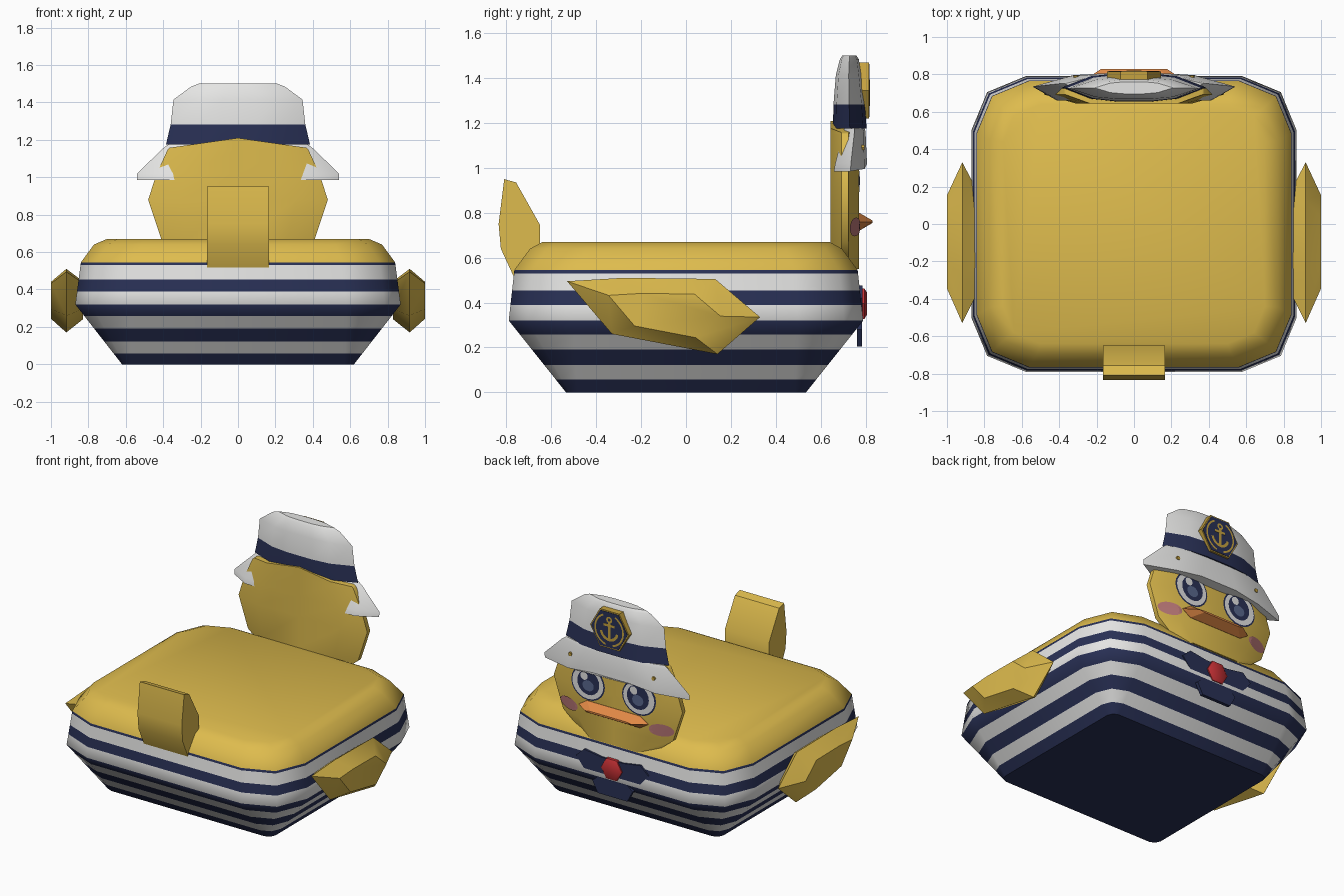
import bpy, bmesh, math
from math import cos, sin, pi

if "Cube" in bpy.data.objects:
    bpy.data.objects.remove(bpy.data.objects["Cube"])


def material(name, rgb):
    m = bpy.data.materials.new(name)
    m.diffuse_color = (*rgb, 1)
    m.use_nodes = True
    m.node_tree.nodes["Principled BSDF"].inputs["Base Color"].default_value = m.diffuse_color
    return m


YELLOW = material("yellow", (.73, .50, .075))
NAVY = material("navy", (.022, .030, .092))
WHITE = material("white", (.78, .78, .77))
ORANGE = material("orange", (.75, .25, .06))
RED = material("red", (.56, .03, .035))
PINK = material("pink", (.50, .19, .19))
GOLD = material("gold", (.56, .36, .05))
SLATE = material("slate blue", (.10, .14, .27))


def make(name, verts, faces, mats, rule=None, angle=0, solid=True):
    me = bpy.data.meshes.new(name)
    me.from_pydata(verts, [], faces)
    for m in mats:
        me.materials.append(m)
    if solid:
        bm = bmesh.new()
        bm.from_mesh(me)
        bmesh.ops.recalc_face_normals(bm, faces=bm.faces)
        bm.to_mesh(me)
        bm.free()
    if rule:
        for p in me.polygons:
            p.material_index = rule(p.center, p.normal)
    ob = bpy.data.objects.new(name, me)
    bpy.context.collection.objects.link(ob)
    if angle:
        bpy.ops.object.select_all(action='DESELECT')
        ob.select_set(True)
        bpy.context.view_layer.objects.active = ob
        bpy.ops.object.shade_smooth_by_angle(angle=math.radians(angle))
    return ob


def loft(name, rings, mats, rule=None, angle=0):
    """Closed solid through rings of equal length."""
    n = len(rings[0])
    verts = [v for r in rings for v in r]
    faces = [(i * n + j, i * n + (j + 1) % n, (i + 1) * n + (j + 1) % n, (i + 1) * n + j)
             for i in range(len(rings) - 1) for j in range(n)]
    faces += [tuple(range(n)), tuple(range(len(verts) - n, len(verts)))]
    return make(name, verts, faces, mats, rule, angle)


def plate(name, pts, y0, y1, mat):
    """Outline in x, z extruded along y."""
    return loft(name, [[(x, y, z) for x, z in pts] for y in (y0, y1)], [mat])


def lerp(table, z):
    for a, b in zip(table, table[1:]):
        if z <= b[0]:
            t = (z - a[0]) / (b[0] - a[0])
            return [p + (q - p) * t for p, q in zip(a, b)]
    return table[-1]


# Hull: rounded rectangles, (z, half width, half depth, corner radius)
HULL = [(0, .62, .535, .05), (.32, .87, .79, .29), (.545, .84, .765, .28),
        (.64, .77, .695, .25), (.67, .70, .64, .20)]
STRIPES = [0, .058, .122, .19, .257, .32, .39, .453, .53, .545]


def hull_ring(z):
    _, hx, hy, r = lerp(HULL, z)
    pts = []
    for k, (sx, sy) in enumerate([(1, 1), (-1, 1), (-1, -1), (1, -1)]):
        for s in range(3):
            a = k * pi / 2 + s * pi / 4
            pts.append((sx * (hx - r) + r * cos(a), sy * (hy - r) + r * sin(a), z))
    return pts


def stripe(c, n):
    if c.z > .545:
        return 0
    return 1 if sum(c.z > s for s in STRIPES) % 2 or c.z < .01 else 2


loft("hull", [hull_ring(z) for z in STRIPES + [.64, .67]], [YELLOW, NAVY, WHITE], stripe, 50)

# Wings: faceted pods on both sides
WING = [(-.53, .495), (-.28, .51), (.13, .505), (.33, .335), (.14, .17), (-.33, .26)]
for side, s in (("right", 1), ("left", -1)):
    loft(side + "_wing",
         [[(s * x, -.09 + (y + .09) * k, .345 + (z - .345) * k) for y, z in WING]
          for x, k in ((.83, .6), (.918, 1), (1.0, .58))], [YELLOW], angle=35)

# Tail: side profile extruded across x
TAIL = [(-.81, .95), (-.757, .935), (-.65, .745), (-.65, .62), (-.765, .51), (-.825, .64), (-.835, .75)]
loft("tail", [[(x, y, z) for y, z in TAIL] for x in (-.165, .165)], [YELLOW], angle=40)

# Head: thin lens section, (z, half width)
HEAD = [(.55, .26), (.67, .41), (.88, .48), (1.02, .435), (1.15, .375)]
HY, HT = .7075, .0625
HEAD_SEC = [(1, .25), (.65, 1), (0, 1), (-.65, 1), (-1, .25),
            (-1, -.25), (-.65, -1), (0, -1), (.65, -1), (1, -.25)]


def head_y(x, z):
    t = abs(x) / lerp(HEAD, z)[1]
    return HY + HT * (1 if t < .65 else 1 - .75 * (t - .65) / .35)


rings = [[(u * w, HY + v * HT, z) for u, v in HEAD_SEC] for z, w in HEAD]
rings.append([(u * .365, HY + v * HT, 1.21 - .052 * abs(u)) for u, v in HEAD_SEC])
loft("head", rings, [YELLOW], angle=40)


def disc(name, cx, cz, rx, rz, mat, surf, off, n=20, steps=4):
    """Thin painted ellipse that follows a surface."""
    verts = [(cx, surf(cx, cz) + off, cz)]
    for k in range(1, steps + 1):
        for j in range(n):
            a = 2 * pi * j / n
            x, z = cx - rx * k / steps * cos(a), cz + rz * k / steps * sin(a)
            verts.append((x, surf(x, z) + off, z))
    faces = [(0, 1 + j, 1 + (j + 1) % n) for j in range(n)]
    for k in range(steps - 1):
        b, t = 1 + k * n, 1 + (k + 1) * n
        faces += [(b + j, t + j, t + (j + 1) % n, b + (j + 1) % n) for j in range(n)]
    make(name, verts, faces, [mat], solid=False)


# Face: eyes and cheeks
for side, s in (("right", 1), ("left", -1)):
    disc(side + "_eye_outline", s * .19, .92, .126, .116, NAVY, head_y, .003)
    disc(side + "_eye_white", s * .19, .92, .116, .106, WHITE, head_y, .005)
    disc(side + "_iris", s * .185, .925, .082, .082, NAVY, head_y, .007)
    disc(side + "_pupil_glow", s * .185, .905, .042, .036, SLATE, head_y, .0085)
    disc(side + "_eye_glint", s * .185 + .03, .965, .027, .027, WHITE, head_y, .0095)
    disc(side + "_cheek", s * .345, .737, .08, .042, PINK, head_y, .005)

# Beak: flat hexagon tapering to a ridge
BEAK = [(1, 0), (.76, 1), (-.76, 1), (-1, 0), (-.76, -1), (.76, -1)]
loft("beak", [[(u * w, y, .76 + v * h) for u, v in BEAK]
              for y, w, h in ((.73, .27, .035), (.772, .26, .04), (.83, .175, .006))], [ORANGE])

# Cap: lens rings, (z, half width, centre y, half depth)
LENS = [(1, 0), (.6, .8), (.25, 1), (-.25, 1), (-.6, .8),
        (-1, 0), (-.6, -.8), (-.25, -1), (.25, -1), (.6, -.8)]
CAP = [(1.175, .385, .73, .075), (1.282, .36, .727, .07), (1.415, .345, .725, .057),
       (1.485, .25, .728, .042), (1.5, .21, .728, .032)]
loft("cap", [[(u * w, cy + v * d, z) for u, v in LENS] for z, w, cy, d in CAP],
     [WHITE, NAVY], lambda c, n: 1 if c.z < 1.28 else 0, 40)

# Brim: flared skirt with an arched lower edge
BRIM_SEC = [(1, 0), (.6, .85), (.25, 1), (-.25, 1), (-.6, .85), (-1, 0), (-.76, -1), (.76, -1)]
BRIM = [(.985, .54, .733, .074, .05), (1.02, .54, .735, .070, .05), (1.155, .40, .75, .05, .01), (1.178, .37, .75, .045, 0)]
loft("brim", [[(u * w, cy + v * d, z + arch * max(0, 1 - abs(u) / .76)) for u, v in BRIM_SEC]
              for z, w, cy, d, arch in BRIM], [WHITE], angle=35)


def ngon(cx, cz, r, n):
    return [(cx + r * cos(2 * pi * j / n), cz + r * sin(2 * pi * j / n)) for j in range(n)]


for side, s in (("right", 1), ("left", -1)):
    plate(side + "_brim_stud", ngon(s * .31, 1.09, .013, 6), .76, .795, GOLD)


# Cap badge with anchor
def arc(name, cx, cz, r0, r1, a0, a1, n=14):
    ang = [math.radians(a0 + (a1 - a0) * i / n) for i in range(n + 1)]
    inner = [(cx + r0 * cos(a), .8195, cz + r0 * sin(a)) for a in ang]
    outer = [(cx + r1 * cos(a), .8195, cz + r1 * sin(a)) for a in ang]
    m = n + 1
    make(name, inner + outer, [(i, i + 1, m + i + 1, m + i) for i in range(n)], [GOLD], solid=False)


BZ = 1.345
plate("badge_rim", ngon(0, BZ, .145, 6), .77, .815, GOLD)
plate("badge_face", ngon(0, BZ, .136, 6), .81, .8175, NAVY)
arc("wreath_left", 0, BZ, .098, .110, 115, 255)
arc("wreath_right", 0, BZ, .098, .110, -75, 65)
arc("anchor_ring", 0, BZ + .068, .010, .022, 0, 360)
arc("anchor_arms", 0, BZ - .005, .052, .070, 190, 350)
plate("anchor_shank", [(-.009, BZ - .07), (.009, BZ - .07), (.009, BZ + .05), (-.009, BZ + .05)], .815, .8195, GOLD)
plate("anchor_stock", [(-.04, BZ + .022), (.04, BZ + .022), (.04, BZ + .038), (-.04, BZ + .038)], .815, .8195, GOLD)

# Neckerchief: bow, hanging ends and knot
BOW = [(.27, .42), (.21, .475), (.08, .455), (-.08, .455), (-.21, .475), (-.27, .42),
       (-.2, .335), (-.08, .345), (.08, .345), (.2, .335)]
plate("scarf_bow", BOW, .74, .787, NAVY)
plate("scarf_ends", [(.06, .36), (-.06, .36), (-.15, .28), (-.11, .205), (.11, .205), (.15, .28)], .762, .784, NAVY)
loft("scarf_knot", [[(x * k, y, .395 + (z - .395) * k) for x, z in ngon(0, .395, .078, 6)]
                    for y, k in ((.77, 1), (.795, 1), (.806, .75))], [RED], angle=35)
